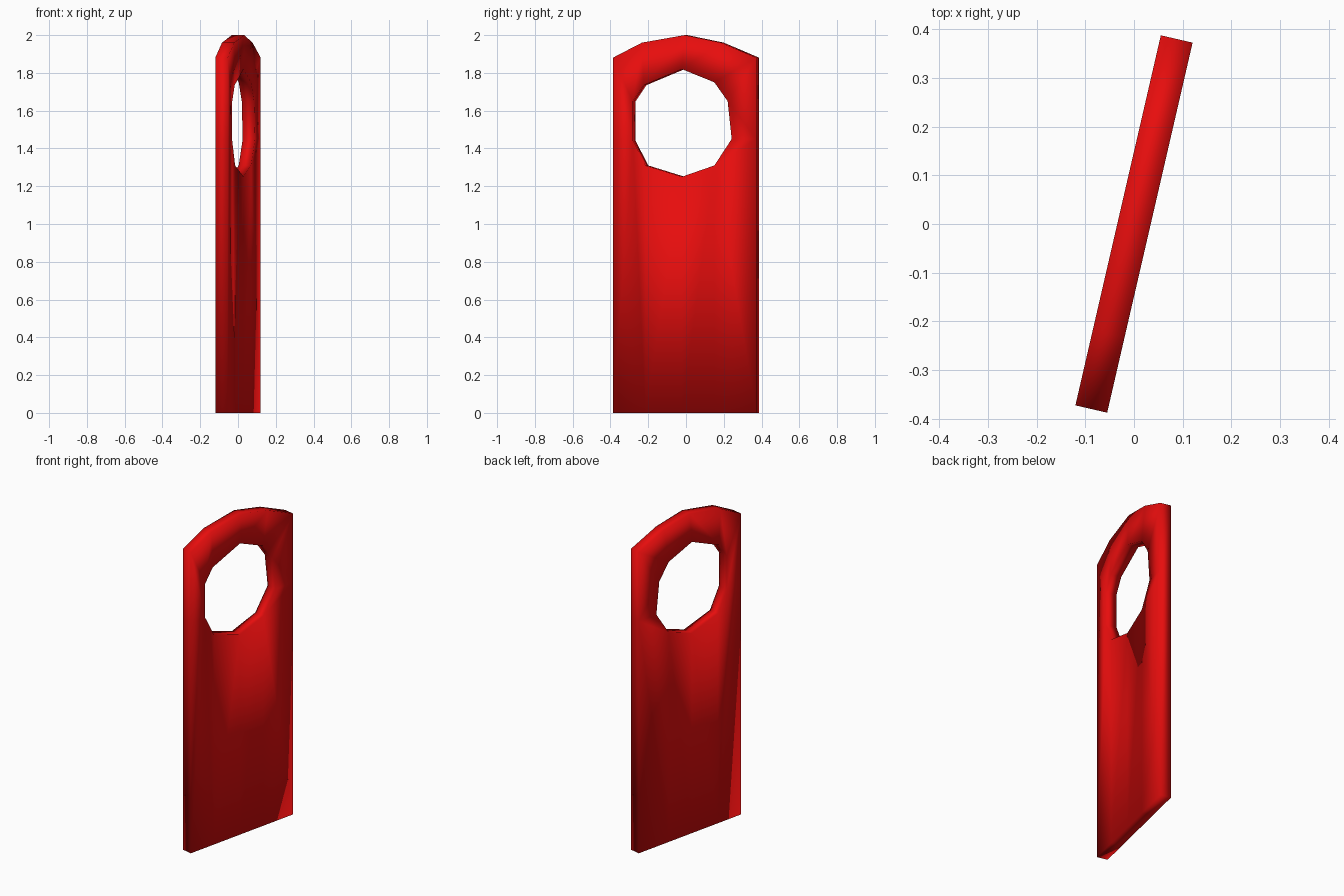
import bpy, bmesh, math
from mathutils import Matrix

if "Cube" in bpy.data.objects:
    bpy.data.objects.remove(bpy.data.objects["Cube"])

WIDTH, THICK = 0.39, 0.0335   # half sizes
TURN = math.radians(77)

# Hole and matching outer rim as (across, height), clockwise from the top
hole = [(-0.015, 1.82), (0.162, 1.75), (0.234, 1.65), (0.256, 1.45), (0.162, 1.31),
        (-0.015, 1.25), (-0.213, 1.31), (-0.281, 1.44), (-0.281, 1.65), (-0.223, 1.735)]
rim = [(0, 2), (0.198, 1.96), (WIDTH, 1.88), (WIDTH, 1.45), (0.162, 0),
       (-0.015, 0), (-0.213, 0), (-WIDTH, 1.44), (-WIDTH, 1.88), (-0.232, 1.96)]
corners = {3: (WIDTH, 0), 6: (-WIDTH, 0)}   # bottom corners after these rim points

bm = bmesh.new()


def point(p):
    return bm.verts.new((p[0], THICK, p[1]))


# Front face: a ring of panels between hole and rim
h = [point(p) for p in hole]
r = [point(p) for p in rim]
for i in range(10):
    j = (i + 1) % 10
    extra = [point(corners[i])] if i in corners else []
    bm.faces.new([h[i], r[i]] + extra + [r[j], h[j]])

# Thickness
ext = bmesh.ops.extrude_face_region(bm, geom=bm.faces[:], use_keep_orig=True)
moved = [g for g in ext["geom"] if isinstance(g, bmesh.types.BMVert)]
bmesh.ops.translate(bm, verts=moved, vec=(0, -2 * THICK, 0))
bmesh.ops.transform(bm, verts=bm.verts[:], matrix=Matrix.Rotation(TURN, 4, 'Z'))
bmesh.ops.recalc_face_normals(bm, faces=bm.faces[:])
for f in bm.faces:
    f.smooth = True

mesh = bpy.data.meshes.new("hanging_tag_plate")
bm.to_mesh(mesh)
bm.free()
plate = bpy.data.objects.new("hanging_tag_plate", mesh)
bpy.context.collection.objects.link(plate)

# Red finish
red = bpy.data.materials.new("red")
red.diffuse_color = (0.8, 0.004, 0.004, 1)
red.use_nodes = True
red.node_tree.nodes["Principled BSDF"].inputs["Base Color"].default_value = red.diffuse_color
mesh.materials.append(red)
